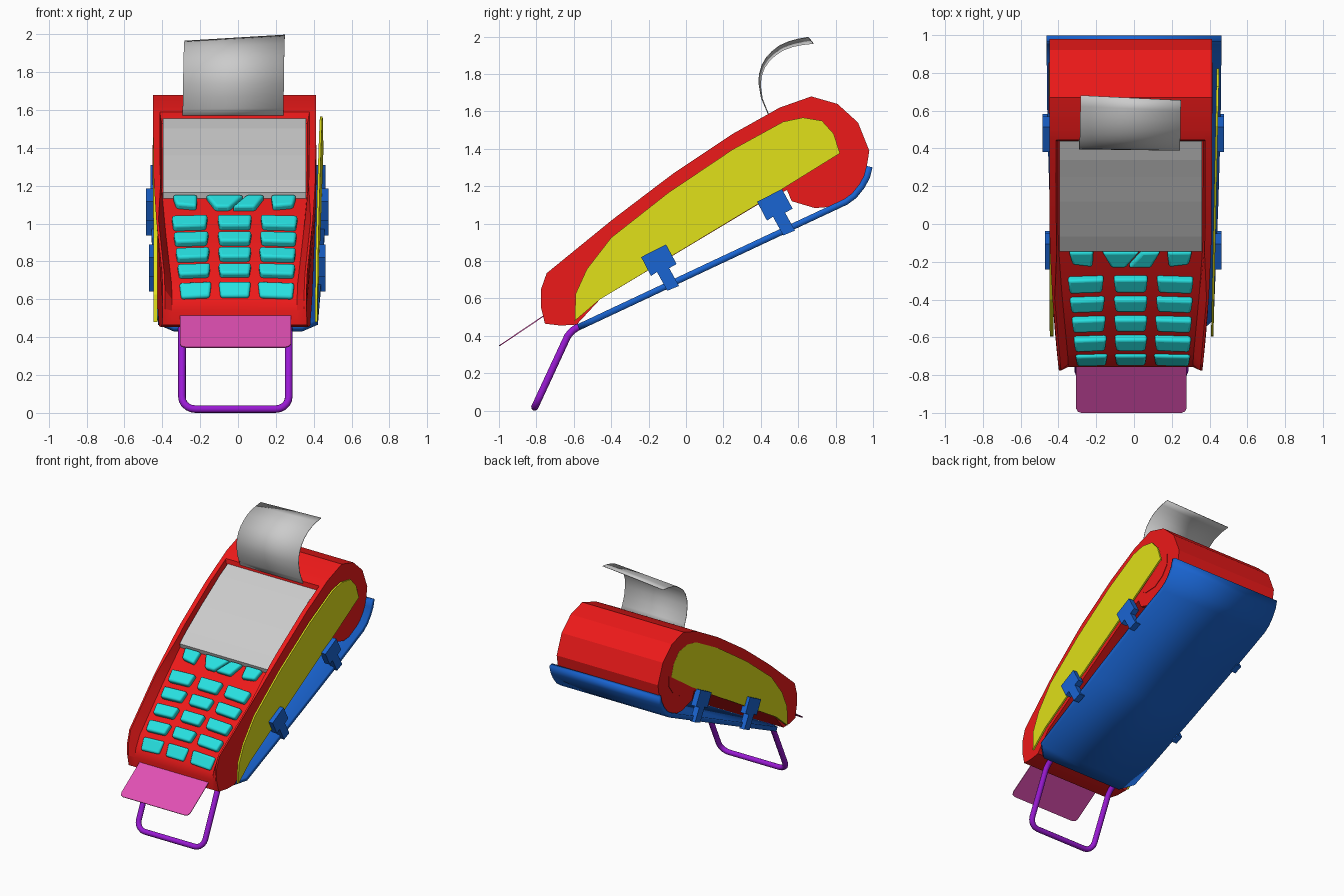
import bpy, bmesh
from math import sin, cos, radians, pi
from mathutils import Vector

if "Cube" in bpy.data.objects:
    bpy.data.objects.remove(bpy.data.objects["Cube"])

CX = -0.018  # centre of the body in x


def material(name, rgb):
    m = bpy.data.materials.new(name)
    m.diffuse_color = (*rgb, 1)
    m.use_nodes = True
    m.node_tree.nodes["Principled BSDF"].inputs["Base Color"].default_value = m.diffuse_color
    return m


RED = material("red", (0.85, 0.01, 0.01))
YELLOW = material("yellow", (0.75, 0.75, 0.01))
BLUE = material("blue", (0.01, 0.13, 0.65))
CYAN = material("cyan", (0.02, 0.75, 0.75))
PINK = material("pink", (0.75, 0.08, 0.45))
PURPLE = material("purple", (0.32, 0.01, 0.65))


def select(ob):
    bpy.ops.object.select_all(action='DESELECT')
    ob.select_set(True)
    bpy.context.view_layer.objects.active = ob


def mesh(name, verts, faces, mat=None, smooth=None):
    me = bpy.data.meshes.new(name)
    me.from_pydata([tuple(v) for v in verts], [], faces)
    bm = bmesh.new()
    bm.from_mesh(me)
    bmesh.ops.recalc_face_normals(bm, faces=bm.faces)
    bm.to_mesh(me)
    bm.free()
    ob = bpy.data.objects.new(name, me)
    bpy.context.collection.objects.link(ob)
    if mat:
        me.materials.append(mat)
    if smooth:
        select(ob)
        bpy.ops.object.shade_smooth_by_angle(angle=radians(smooth))
    return ob


def loft(name, rings, mat=None, smooth=None):
    """Closed rings joined in order, capped at both ends."""
    n = len(rings[0])
    verts = [v for r in rings for v in r]
    faces = [(k*n+i, k*n+(i+1) % n, (k+1)*n+(i+1) % n, (k+1)*n+i)
             for k in range(len(rings)-1) for i in range(n)]
    faces += [tuple(range(n)), tuple(range(len(verts)-n, len(verts)))]
    return mesh(name, verts, faces, mat, smooth)


def slab(name, profile, xa, xb, mat=None):
    """Side profile (y, z) between two x positions, given as functions of y."""
    return loft(name, [[(f(y), y, z) for y, z in profile] for f in (xa, xb)], mat)


def strip(name, left, right, thick, mat=None, smooth=None):
    n = len(left)
    ob = mesh(name, left + right, [(i, i+1, n+i+1, n+i) for i in range(n-1)], mat, smooth)
    s = ob.modifiers.new("thickness", 'SOLIDIFY')
    s.thickness, s.offset = thick, 0
    return ob


def half_width(y):
    return 0.43 - 0.05 * ((min(y, 0.1) - 0.1) / 0.875) ** 2


# Body: outer profile, and the sunken profile between the side rims
front = [(-.754, .465), (-.775, .55), (-.775, .65), (-.745, .735), (-.395, 1.02),
         (-.145, 1.21), (-.065, 1.27), (.25, 1.48), (.44, 1.586)]
sunk = [(-.754, .465), (-.757, .54), (-.742, .60), (-.69, .685), (-.365, .95),
        (-.13, 1.135), (-.05, 1.19), (.26, 1.42), (.44, 1.53)]
back = [(.445, 1.589), (.50, 1.62), (.67, 1.68), (.81, 1.64), (.92, 1.54), (.98, 1.39),
        (.957, 1.245), (.866, 1.135), (.77, 1.09), (.69, 1.083), (.565, 1.12), (.54, 1.18),
        (.39, 1.105), (-.46, .595), (-.585, .46), (-.67, .455)]


def body_ring(side, level):
    ring = []
    for i, (y, z) in enumerate(front + back):
        inset = ((0, .035, .045) if 5 <= i else (0, .012, .05))[level]
        x = CX + side * (half_width(y) - inset)
        if level == 2 and i < len(sunk):
            y, z = sunk[i]
        ring.append((x, y, z))
    return ring


loft("body", [body_ring(-1, k) for k in (0, 1, 2)] + [body_ring(1, k) for k in (2, 1, 0)],
     RED, 25)

# Round covers at the ends of the paper roll
cover = [(.855, 1.415), (.85, 1.33), (.80, 1.26), (.72, 1.21), (.62, 1.205), (.585, 1.23)]
for side, name in ((1, "right"), (-1, "left")):
    slab("roll_cover_" + name, cover, lambda y: CX + side * .40, lambda y: CX + side * .434, RED)

# Yellow side panels
panel = [(-.595, .48), (-.59, .625), (-.53, .757), (-.40, .925), (-.095, 1.165), (.25, 1.397),
         (.52, 1.545), (.626, 1.567), (.727, 1.55), (.79, 1.48), (.823, 1.376), (.385, 1.105),
         (-.46, .595)]
t = lambda y: (y + .58) / 1.41
slab("side_panel_right", panel, lambda y: .408 + .03 * t(y), lambda y: .421 + .03 * t(y), YELLOW)
slab("side_panel_left", panel, lambda y: -.425 - .005 * t(y), lambda y: -.446 - .003 * t(y), YELLOW)

# Screen panel
screen = [(-.145, 1.165), (-.065, 1.23), (.12, 1.36), (.25, 1.443), (.34, 1.503), (.44, 1.555),
          (.44, 1.52), (.25, 1.40), (-.065, 1.17), (-.13, 1.12)]
slab("screen_panel", screen, lambda y: CX - .377, lambda y: CX + .377)


# Keys: outline in the row plane, extruded and rounded
def key(name, outline, y, z, angle):
    a = radians(angle)
    up, out = Vector((0, cos(a), sin(a))), Vector((0, -sin(a), cos(a)))
    rings = [[Vector((x, y, z)) + up * v + out * d for x, v in outline] for d in (-.06, .004)]
    ob = loft(name, rings, CYAN, 40)
    b = ob.modifiers.new("round", 'BEVEL')
    b.width, b.segments = .014, 3


rows = [(-.33, 1.02, .092, 39), (-.435, .935, .085, 39), (-.54, .852, .085, 39),
        (-.643, .765, .085, 42), (-.725, .655, .096, 57)]
for r, (y, z, h, angle) in enumerate(rows):
    f, e = r / 4, h / 2
    columns = [(-.35 + .04*f, -.16 + .02*f, -.008, 0), (-.108 + .006*f, .073 - .005*f, 0, 0),
               (.12 - .015*f, .315 - .017*f, 0, -.008)]
    for c, (x0, x1, d0, d1) in enumerate(columns):
        key(f"key_{r+1}_{c+1}", [(x0 + .01, -e + d0), (x1 - .01, -e + d1),
                                 (x1, e + d1), (x0, e + d0)], y, z, angle)
top_row = [[(-.325, -.035), (-.22, -.05), (-.215, .05), (-.345, .05)],
           [(-.12, -.055), (-.045, -.055), (.03, .05), (-.17, .05)],
           [(-.03, -.055), (.09, -.055), (.14, .05), (.045, .05)],
           [(.185, -.05), (.29, -.035), (.308, .05), (.175, .05)]]
for c, outline in enumerate(top_row):
    key(f"function_key_{c+1}", outline, -.19, 1.123, 37)

# Paper receipt curling out of the slot, its free end slightly twisted
paper = [(.455, 1.55), (.43, 1.61), (.405, 1.67), (.394, 1.74), (.396, 1.79), (.412, 1.84),
         (.437, 1.88), (.468, 1.91), (.51, 1.94), (.56, 1.96), (.61, 1.972), (.667, 1.98)]
n = len(paper) - 1
left = [(-.293 + .01*i/n, y + .014*i/n, z - .016*i/n) for i, (y, z) in enumerate(paper)]
right = [(.24 + .008*i/n, y - .012*i/n, z + .016*i/n) for i, (y, z) in enumerate(paper)]
strip("paper_receipt", left, right, .005, None, 40)

# Card in the front slot
r, w = .03, .293
corners = [(-w, 1), (-w, r), (-w + .3*r, .3*r), (-w + r, 0), (w - r, 0), (w - .3*r, .3*r), (w, r), (w, 1)]
rings = []
for d in (-.003, .003):
    rings.append([(-.014 + x, -.999 + .83 * min(v, .33) - .56*d, .346 + .56 * min(v, .33) + .83*d)
                  for x, v in corners])
loft("card", rings, PINK)

# Mounting plate under the body, curved up at the back
path = [(-.575, .446, .34), (-.50, .481, .422), (.1, .763, .446), (.5, .951, .458),
        (.855, 1.117, .462), (.90, 1.15, .462), (.94, 1.20, .462), (.967, 1.25, .462),
        (.981, 1.305, .462)]
strip("mounting_plate", [(-w, y, z) for y, z, w in path], [(w, y, z) for y, z, w in path],
      .034, BLUE, 30)

# Clips holding the plate on both sides
clip = [(.38, 1.117), (.513, 1.185), (.57, 1.08), (.53, 1.058), (.583, .963), (.52, .937),
        (.465, 1.037), (.433, 1.016)]
for place, dy, dz, dx in (("rear", 0, 0, 0), ("front", -.62, -.296, -.015)):
    prof = [(y + dy, z + dz) for y, z in clip]
    slab(f"clip_right_{place}", prof, lambda y: .432 + dx, lambda y: .477 + dx, BLUE)
    slab(f"clip_left_{place}", prof, lambda y: -.442 - dx, lambda y: -.485 - dx, BLUE)

# Wire stand: a bent tube with rounded lower corners
hx, rad = .282, .07
half = [(hx, -.57, .452), (hx, -.605, .43), (hx, -.632, .40)]
for i in range(6):
    a = i / 5 * pi / 2
    f = rad * (1 - sin(a)) / .42
    half.append((hx - rad * (1 - cos(a)), -.808 + .176*f, .02 + .38*f))
points = [(-.014 + x, y, z) for x, y, z in half] + [(-.014 - x, y, z) for x, y, z in half[::-1]]
cu = bpy.data.curves.new("wire_stand", 'CURVE')
cu.dimensions = '3D'
cu.bevel_depth, cu.bevel_resolution, cu.use_fill_caps = .02, 3, True
sp = cu.splines.new('POLY')
sp.points.add(len(points) - 1)
for p, co in zip(sp.points, points):
    p.co = (*co, 1)
cu.materials.append(PURPLE)
stand = bpy.data.objects.new("wire_stand", cu)
bpy.context.collection.objects.link(stand)
select(stand)
bpy.ops.object.convert(target='MESH')
bpy.ops.object.shade_smooth_by_angle(angle=radians(50))
